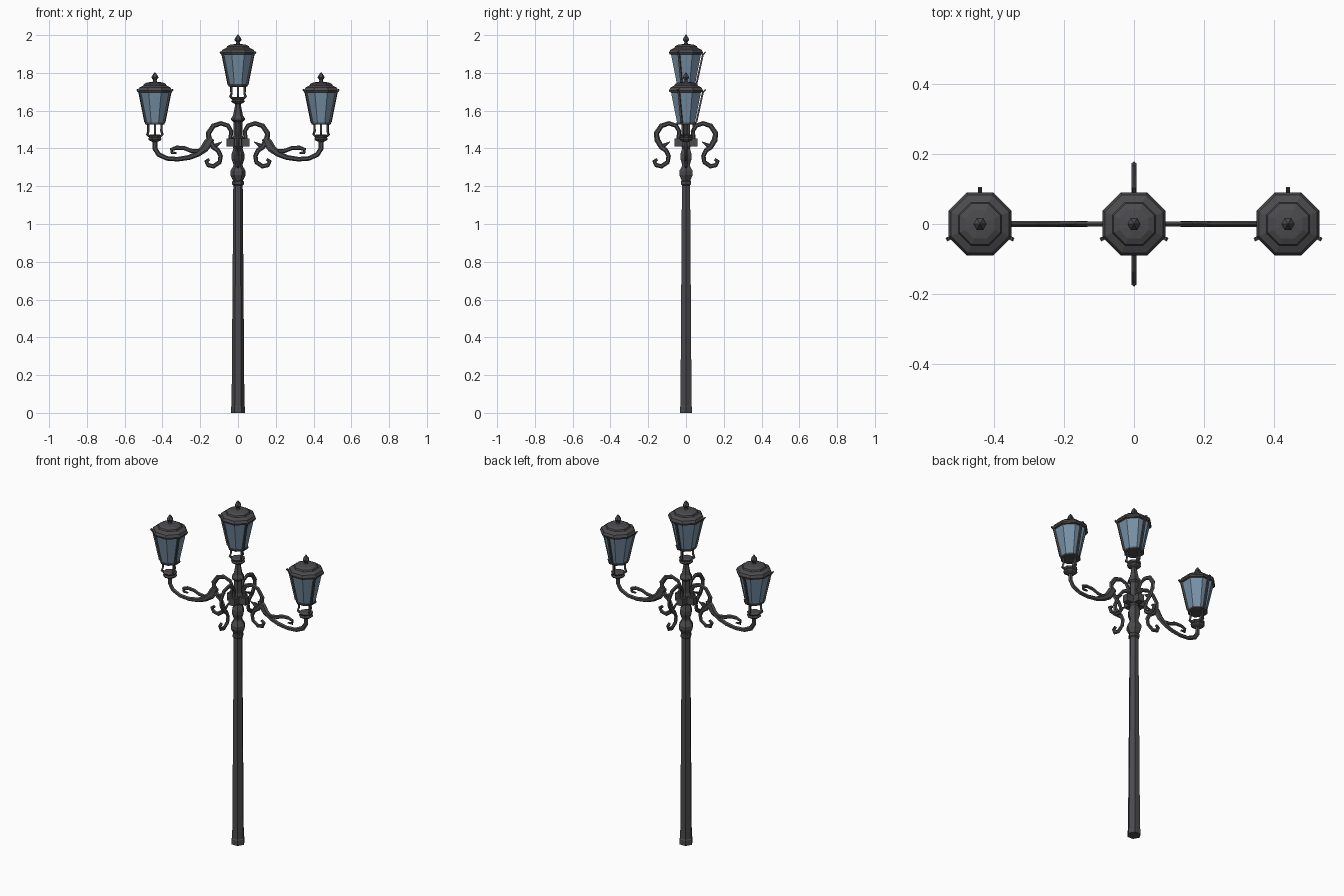
import bpy, bmesh, math
from mathutils import Matrix, Vector


def material(name, rgb):
    m = bpy.data.materials.new(name)
    m.diffuse_color = (*rgb, 1)
    return m


METAL = material("dark iron", (0.07, 0.068, 0.073))
GLASS = material("blue grey glass", (0.18, 0.28, 0.38))


def finish(name, bm, mat, matrix=Matrix()):
    bmesh.ops.recalc_face_normals(bm, faces=bm.faces)
    me = bpy.data.meshes.new(name)
    bm.to_mesh(me)
    bm.free()
    me.materials.append(mat)
    ob = bpy.data.objects.new(name, me)
    ob.matrix_world = matrix
    bpy.context.collection.objects.link(ob)
    return ob


def skin(bm, rings):
    # bridge equal rings and cap both ends
    n = len(rings[0])
    for a, b in zip(rings, rings[1:]):
        for i in range(n):
            j = (i + 1) % n
            bm.faces.new((a[i], a[j], b[j], b[i]))
    bm.faces.new(rings[0][::-1])
    bm.faces.new(rings[-1])


def turned(name, profile, sides, mat, matrix=Matrix(), flat=False):
    # faceted lathe; with flat=True the radii are measured to the flats
    bm = bmesh.new()
    k = 1 / math.cos(math.pi / sides) if flat else 1
    off = math.pi / sides if flat else 0
    rings = []
    for r, z in profile:
        rings.append([bm.verts.new((r * k * math.cos(off + math.tau * i / sides),
                                    r * k * math.sin(off + math.tau * i / sides), z))
                      for i in range(sides)])
    skin(bm, rings)
    return finish(name, bm, mat, matrix)


def strap(name, path, sizes, depth, matrix, sides=6):
    # bar swept along an (x, z) path; sizes = in-plane half width per point
    bm = bmesh.new()
    pts = [Vector(p) for p in path]
    if not isinstance(sizes, (list, tuple)):
        sizes = [sizes] * len(pts)
    rings = []
    for i, p in enumerate(pts):
        t = (pts[min(i + 1, len(pts) - 1)] - pts[max(i - 1, 0)]).normalized()
        n = Vector((-t.y, t.x))
        ring = []
        for s in range(sides):
            a = math.tau * (s + 0.5) / sides
            q = p + n * math.sin(a) * sizes[i] * 1.1
            ring.append(bm.verts.new((q.x, math.cos(a) * depth * 1.15, q.y)))
        rings.append(ring)
    skin(bm, rings)
    return finish(name, bm, METAL, matrix)


def box(name, lo, hi, matrix):
    bm = bmesh.new()
    bmesh.ops.create_cube(bm, size=1)
    for v in bm.verts:
        v.co = [lo[i] + (v.co[i] + 0.5) * (hi[i] - lo[i]) for i in range(3)]
    return finish(name, bm, METAL, matrix)


def spin(deg):
    return Matrix.Rotation(math.radians(deg), 4, 'Z')


# hexagonal pole with foot, collars and top cone
turned("pole", [(0.038, 0), (0.038, 0.03), (0.034, 0.035), (0.025, 1.205),
                (0.031, 1.21), (0.031, 1.225), (0.026, 1.23), (0.041, 1.26),
                (0.041, 1.28), (0.026, 1.305), (0.024, 1.315), (0.034, 1.345),
                (0.034, 1.37), (0.024, 1.40), (0.03, 1.415), (0.03, 1.455),
                (0.024, 1.47), (0.024, 1.54), (0.036, 1.55), (0.036, 1.56),
                (0.026, 1.575), (0.015, 1.63), (0.015, 1.65)], 6, METAL)

# four S scrolls around the pole
SCROLL = [(0.042, 1.44), (0.036, 1.49), (0.052, 1.52), (0.09, 1.533), (0.13, 1.52),
          (0.157, 1.48), (0.152, 1.445), (0.13, 1.408), (0.105, 1.388), (0.092, 1.36),
          (0.097, 1.328), (0.13, 1.305), (0.158, 1.312), (0.168, 1.332), (0.152, 1.343)]
SCROLL_W = [0.01, 0.01, 0.011, 0.011, 0.012, 0.013, 0.014, 0.013, 0.011, 0.011,
            0.011, 0.011, 0.011, 0.010, 0.007]
for i in range(4):
    m = spin(90 * i)
    strap(f"scroll_{i}", SCROLL, SCROLL_W, 0.007, m)
    strap(f"scroll_thorn_{i}", [(0.135, 1.405), (0.112, 1.418), (0.085, 1.435)],
          [0.012, 0.009, 0.002], 0.005, m)
    box(f"scroll_block_{i}", (0.02, -0.018, 1.41), (0.06, 0.018, 1.453), m)

# lantern arms with their tendrils
ARM = [(0.14, 1.455), (0.158, 1.43), (0.178, 1.40), (0.215, 1.37), (0.26, 1.352),
       (0.32, 1.343), (0.375, 1.347), (0.42, 1.368), (0.44, 1.40), (0.44, 1.45)]
ARM_W = [0.016, 0.022, 0.02, 0.014, 0.012, 0.011, 0.011, 0.012, 0.012, 0.012]
TENDRIL = [(0.17, 1.40), (0.215, 1.385), (0.25, 1.388), (0.285, 1.402), (0.325, 1.404),
           (0.353, 1.394), (0.35, 1.377), (0.325, 1.376)]
for side, deg in (("right", 0), ("left", 180)):
    strap("arm_" + side, ARM, ARM_W, 0.008, spin(deg))
    strap("tendril_" + side, TENDRIL, [0.01] * 5 + [0.009, 0.008, 0.004], 0.006, spin(deg))


# octagonal lantern: cup, glass, rim, roof, finial and three ribs
def lantern(tag, x, z):
    m = Matrix.Translation((x, 0, z))
    turned(tag + "_cup", [(0.014, -0.005), (0.03, 0.002), (0.036, 0.01), (0.03, 0.018),
                          (0.036, 0.028), (0.026, 0.033)], 8, METAL, m, True)
    turned(tag + "_rim", [(0.044, 0.086), (0.051, 0.088), (0.052, 0.097), (0.046, 0.099)],
           8, METAL, m, True)
    turned(tag + "_glass", [(0.047, 0.095), (0.080, 0.262)], 8, GLASS, m, True)
    turned(tag + "_roof", [(0.078, 0.256), (0.088, 0.259), (0.090, 0.268), (0.083, 0.282),
                           (0.062, 0.293), (0.058, 0.301), (0.042, 0.309), (0.014, 0.313)],
           8, METAL, m, True)
    turned(tag + "_finial", [(0.014, 0.308), (0.009, 0.322), (0.019, 0.335),
                             (0.016, 0.343), (0.002, 0.363)], 6, METAL, m)
    rib = [(0.028, 0.022), (0.044, 0.034), (0.038, 0.052), (0.039, 0.085),
           (0.055, 0.1), (0.089, 0.255), (0.104, 0.272)]
    for i, a in enumerate((90, -25, 205)):
        strap(f"{tag}_rib_{i}", rib, [0.007, 0.007, 0.006, 0.006, 0.006, 0.006, 0.004],
              0.0065, m @ spin(a), 4)


lantern("centre_lantern", 0, 1.64)
lantern("right_lantern", 0.44, 1.44)
lantern("left_lantern", -0.44, 1.44)
